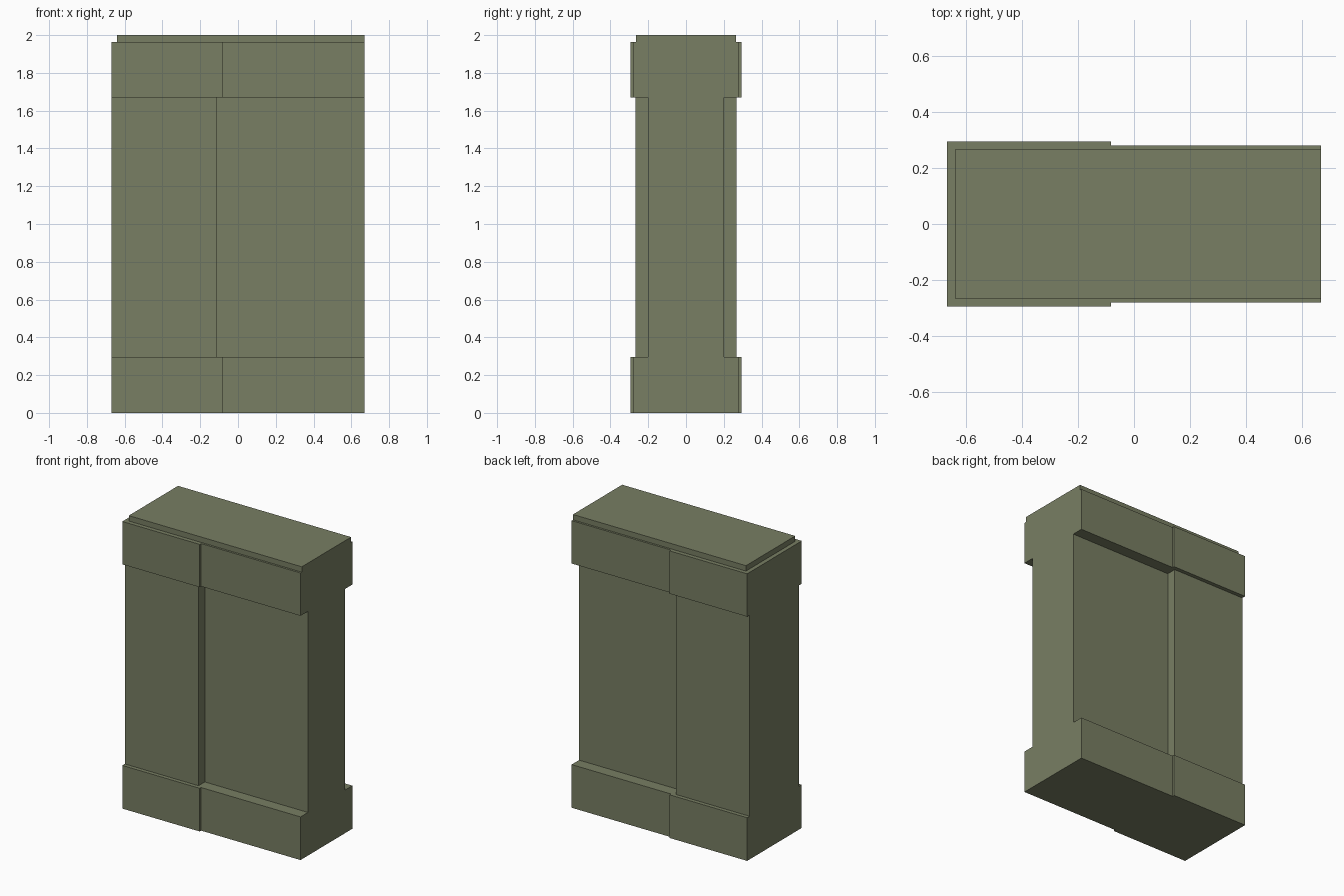
import bpy
import bmesh

if "Cube" in bpy.data.objects:
    bpy.data.objects.remove(bpy.data.objects["Cube"])

stone = bpy.data.materials.new("olive grey")
stone.diffuse_color = (0.188, 0.209, 0.125, 1.0)
stone.use_nodes = True
stone.node_tree.nodes["Principled BSDF"].inputs["Base Color"].default_value = stone.diffuse_color

X0, X1 = -0.669, 0.669


def prism(name, outline, z0, z1, top=True, bottom=True):
    """Extrude a plan outline (half in +y, mirrored to -y) from z0 to z1."""
    loop = [(x, -y) for x, y in outline] + [(x, y) for x, y in reversed(outline)]
    bm = bmesh.new()
    low = [bm.verts.new((x, y, z0)) for x, y in loop]
    high = [bm.verts.new((x, y, z1)) for x, y in loop]
    n = len(loop)
    for i in range(n):
        j = (i + 1) % n
        bm.faces.new((low[i], low[j], high[j], high[i]))
    if bottom:
        bm.faces.new(low[::-1])
    if top:
        bm.faces.new(high)
    mesh = bpy.data.meshes.new(name)
    bm.to_mesh(mesh)
    bm.free()
    mesh.materials.append(stone)
    obj = bpy.data.objects.new(name, mesh)
    bpy.context.collection.objects.link(obj)
    return obj


def stepped(step_x, y_left, y_right):
    return [(X0, y_left), (step_x, y_left), (step_x, y_right), (X1, y_right)]


# Projecting bands at foot and head, stepping in on the right
band = stepped(-0.083, 0.295, 0.28)
prism("base_band", band, 0.0, 0.295)
prism("top_band", band, 1.67, 1.963)

# Wall body between the bands: thick on the left, recessed on the right
prism("wall_body", stepped(-0.111, 0.268, 0.20), 0.295, 1.67, top=False, bottom=False)

# Thin coping on top, flush with the right end
prism("coping", [(-0.64, 0.266), (X1, 0.266)], 1.963, 2.0, bottom=False)
